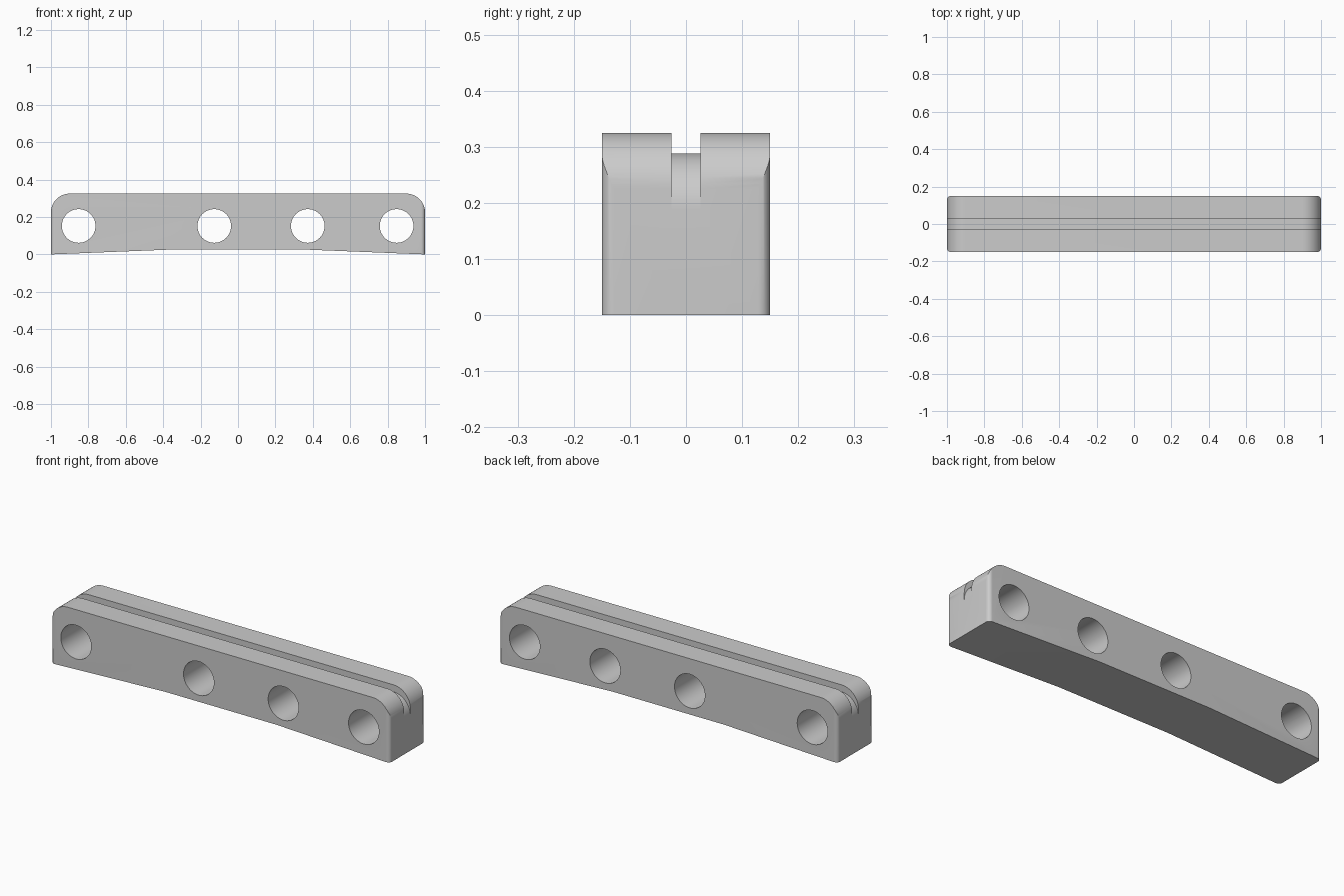
import bpy, bmesh, math
from mathutils import Vector

cube = bpy.data.objects.get("Cube")
if cube:
    bpy.data.objects.remove(cube)

HEIGHT, HALF_WIDTH = 0.325, 0.15
GROOVE_DEPTH, GROOVE_HALF = 0.037, 0.026

grey = bpy.data.materials.new("light grey")
grey.use_nodes = True
colour = (0.6, 0.6, 0.6, 1)
grey.diffuse_color = colour
grey.node_tree.nodes["Principled BSDF"].inputs["Base Color"].default_value = colour


def arc(cx, cy, r, start, end, steps):
    angles = [math.radians(start + (end - start) * i / steps) for i in range(steps + 1)]
    return [(cx + r * math.cos(a), cy + r * math.sin(a)) for a in angles]


def prism(name, outline, low, high, along="Y"):
    """Extrude a closed outline from low to high along Y or Z."""
    place = (lambda a, b: (a, low, b)) if along == "Y" else (lambda a, b: (a, b, low))
    shift = Vector((0, high - low, 0)) if along == "Y" else Vector((0, 0, high - low))
    bm = bmesh.new()
    face = bm.faces.new([bm.verts.new(place(a, b)) for a, b in outline])
    new = bmesh.ops.extrude_face_region(bm, geom=[face])["geom"]
    bmesh.ops.translate(bm, vec=shift, verts=[v for v in new if isinstance(v, bmesh.types.BMVert)])
    bmesh.ops.recalc_face_normals(bm, faces=bm.faces)
    mesh = bpy.data.meshes.new(name)
    bm.to_mesh(mesh)
    bm.free()
    mesh.materials.append(grey)
    obj = bpy.data.objects.new(name, mesh)
    bpy.context.collection.objects.link(obj)
    return obj


def cut(target, tool, operation="DIFFERENCE"):
    mod = target.modifiers.new(tool.name, "BOOLEAN")
    mod.operation, mod.object, mod.solver = operation, tool, "EXACT"
    bpy.context.view_layer.objects.active = target
    bpy.ops.object.modifier_apply(modifier=mod.name)
    bpy.data.objects.remove(tool)


def rounded_top(z):
    r = 0.1
    return arc(1 - r, z - r, r, 0, 90, 16) + arc(r - 1, z - r, r, 90, 180, 16)


# Bar with rounded top ends and a shallow arched underside
arch = [(-1, 0), (-0.33, 0.027), (0.33, 0.027), (1, 0)]
bar = prism("bar", rounded_top(HEIGHT) + arch, -HALF_WIDTH, HALF_WIDTH)

# Rounded upright corners
r = 0.022
x, y = 1 - r, HALF_WIDTH - r
plan = []
for i, (sx, sy) in enumerate([(1, 1), (-1, 1), (-1, -1), (1, -1)]):
    plan += arc(sx * x, sy * y, r, i * 90, i * 90 + 90, 8)
cut(bar, prism("corner_rounding", plan, -0.1, 0.5, "Z"), "INTERSECT")

# Lengthwise groove that runs out down both ends
floor = rounded_top(HEIGHT - GROOVE_DEPTH)
end_z = floor[0][1]
outline = floor + [(-1.1, end_z), (-1.1, 0.4), (1.1, 0.4), (1.1, end_z)]
cut(bar, prism("groove", outline, -GROOVE_HALF, GROOVE_HALF))

# Through holes from front to back
for hx in (-0.852, -0.127, 0.373, 0.848):
    cut(bar, prism("hole", arc(hx, 0.152, 0.09, 0, 352.5, 47), -0.3, 0.3))

bpy.ops.object.select_all(action="DESELECT")
bar.select_set(True)
bpy.context.view_layer.objects.active = bar
bpy.ops.object.shade_smooth_by_angle(angle=math.radians(30))
